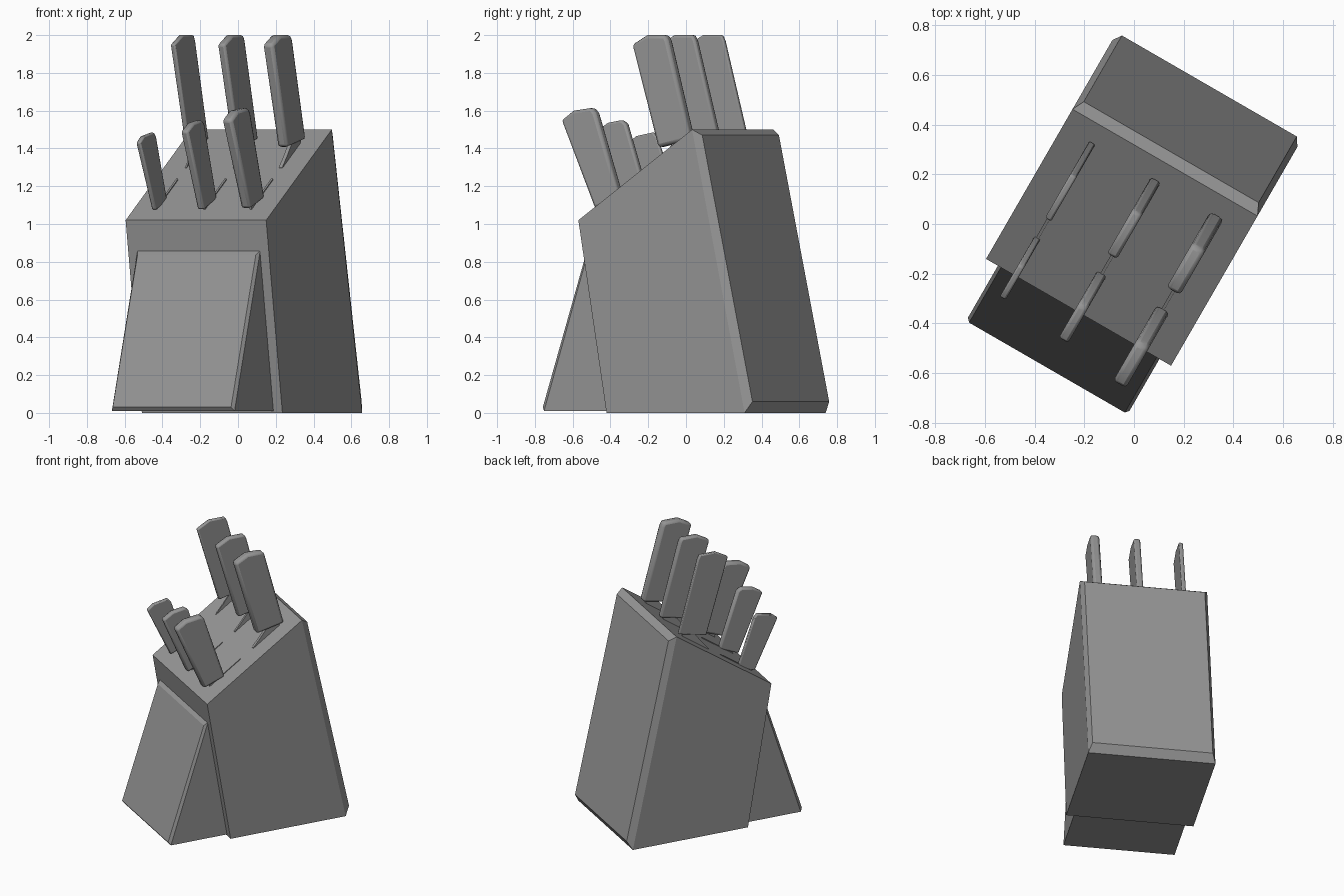
import bpy, bmesh, math

cube = bpy.data.objects.get("Cube")
if cube:
    bpy.data.objects.remove(cube, do_unlink=True)

# One plain grey for the whole set
grey = bpy.data.materials.new("plain_grey")
grey.use_nodes = True
colour = (0.3, 0.3, 0.3, 1)
grey.diffuse_color = colour
grey.node_tree.nodes["Principled BSDF"].inputs["Base Color"].default_value = colour

TURN = math.radians(-30)  # the block stands turned on its base


def loft(name, rings):
    """Bridge equal rings of points and cap both ends."""
    bm = bmesh.new()
    loops = [[bm.verts.new(p) for p in ring] for ring in rings]
    for low, high in zip(loops, loops[1:]):
        for i in range(len(low)):
            j = (i + 1) % len(low)
            bm.faces.new((low[i], low[j], high[j], high[i]))
    bm.faces.new(loops[0])
    bm.faces.new(loops[-1])
    bmesh.ops.recalc_face_normals(bm, faces=bm.faces)
    mesh = bpy.data.meshes.new(name)
    bm.to_mesh(mesh)
    bm.free()
    mesh.materials.append(grey)
    obj = bpy.data.objects.new(name, mesh)
    obj.rotation_euler.z = TURN
    bpy.context.collection.objects.link(obj)
    return obj


def quad(left, right, low, high):
    """Ring spanning left to right between two (y, z) edges."""
    return [(left, *low), (right, *low), (right, *high), (left, *high)]


def plate(name, x, thick, profile):
    """Side profile in (y, z) extruded across x."""
    return loft(name, [[(x + s * thick / 2, y, z) for y, z in profile] for s in (-1, 1)])


# Leaning block with a chamfered back
loft("block", [
    quad(-0.445, 0.414, (-0.247, 0), (-0.419, 1.02)),
    quad(-0.445, 0.414, (0.597, 0), (0.276, 1.5)),
    quad(-0.421, 0.391, (0.632, 0.06), (0.325, 1.47)),
])

# Front support wedge with a chamfered face
loft("front_wedge", [
    quad(-0.39, 0.36, (-0.23, 0.01), (-0.37, 0.86)),
    quad(-0.39, 0.36, (-0.66, 0.01), (-0.388, 0.86)),
    quad(-0.376, 0.347, (-0.675, 0.03), (-0.413, 0.835)),
])

# Handle profiles: bottom front, top front, two peaks, top back, bottom back
large = [(0.0, 1.405), (-0.159, 1.95), (-0.07, 2.0), (0.045, 2.0), (0.06, 1.97), (0.2, 1.45)]
small = {
    "left": [(-0.355, 1.075), (-0.524, 1.43), (-0.48, 1.465), (-0.375, 1.485), (-0.352, 1.46), (-0.234, 1.12)],
    "middle": [(-0.372, 1.075), (-0.55, 1.49), (-0.48, 1.535), (-0.393, 1.55), (-0.366, 1.53), (-0.234, 1.135)],
    "right": [(-0.387, 1.08), (-0.592, 1.55), (-0.52, 1.6), (-0.407, 1.615), (-0.384, 1.59), (-0.234, 1.14)],
}

# Blade parts showing between handle and slot
large_blade = [(-0.02, 1.2), (-0.02, 1.3), (0.03, 1.36), (0.09, 1.44), (0.17, 1.46), (0.2, 1.2)]
small_blade = [(-0.32, 1.0), (-0.34, 1.1), (-0.25, 1.143), (-0.11, 1.24), (-0.11, 1.15)]


def handle(name, x, thick, profile):
    obj = plate(name, x, thick, profile)
    bevel = obj.modifiers.new("soft_edges", "BEVEL")
    bevel.width = thick * 0.27
    bevel.segments = 2
    bevel.limit_method = "ANGLE"
    bevel.angle_limit = math.radians(40)
    bpy.ops.object.select_all(action="DESELECT")
    obj.select_set(True)
    bpy.context.view_layer.objects.active = obj
    bpy.ops.object.shade_smooth_by_angle(angle=math.radians(35))


# Three columns of knives, thicker towards one side
for side, x, thick in (("left", -0.308, 0.028), ("middle", -0.012, 0.045), ("right", 0.272, 0.062)):
    handle("large_handle_" + side, x, thick, large)
    plate("large_blade_" + side, x, thick * 0.35, large_blade)
    handle("small_handle_" + side, x, thick * 0.95, small[side])
    plate("small_blade_" + side, x, 0.012, small_blade)
